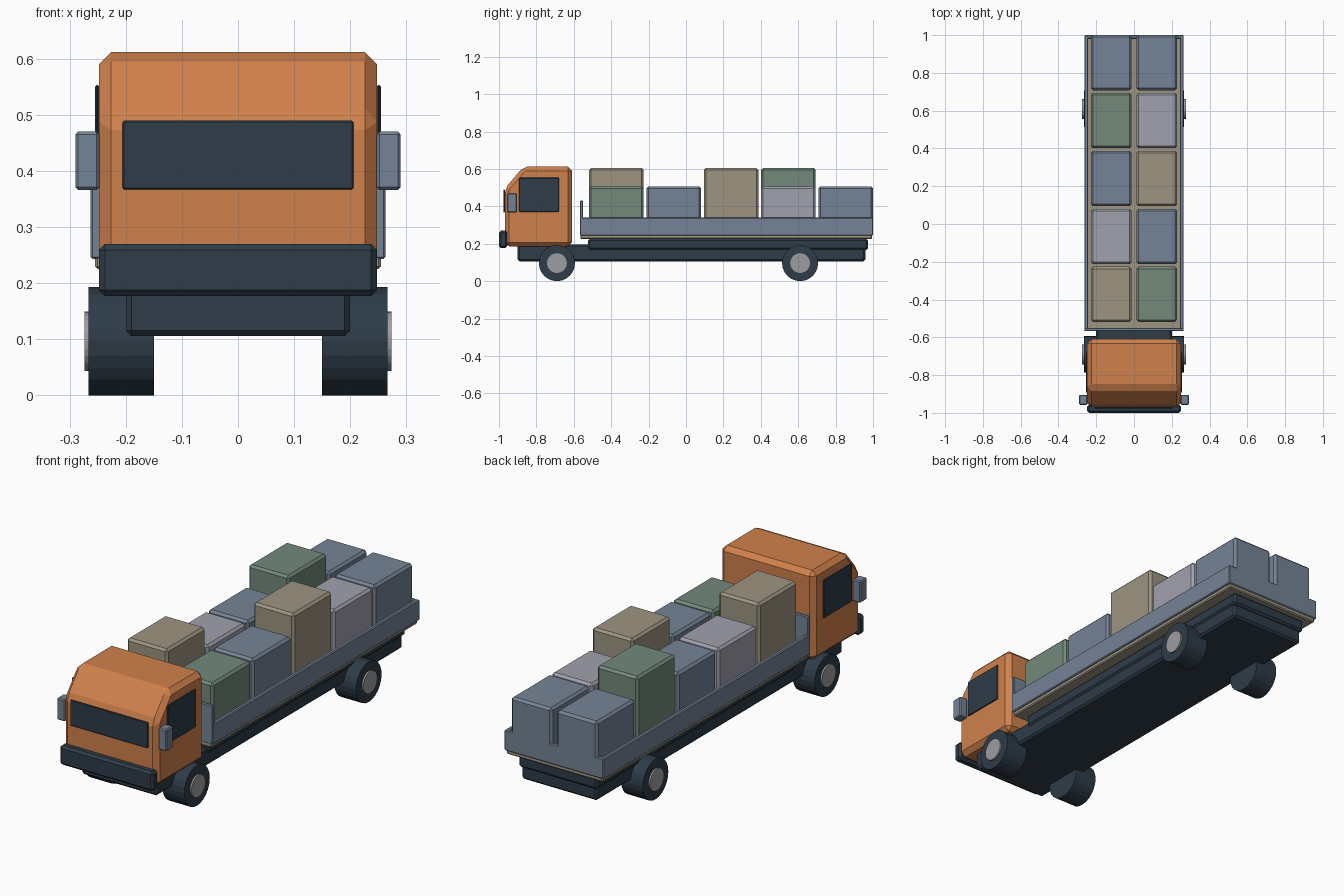
import bpy, bmesh, math

if "Cube" in bpy.data.objects:
    bpy.data.objects.remove(bpy.data.objects["Cube"])


def material(name, r, g, b):
    # sRGB 0-255 to linear
    lin = [((c / 255 + 0.055) / 1.055) ** 2.4 for c in (r, g, b)]
    m = bpy.data.materials.new(name)
    m.diffuse_color = (*lin, 1)
    m.use_nodes = True
    m.node_tree.nodes["Principled BSDF"].inputs["Base Color"].default_value = m.diffuse_color
    return m


ORANGE = material("orange paint", 208, 129, 76)
DARK = material("dark blue grey", 46, 60, 72)
SLATE = material("slate grey", 117, 132, 150)
TAN = material("tan", 158, 149, 130)
GREEN = material("sage green", 115, 137, 123)
LILAC = material("pale lilac grey", 160, 161, 173)
HUB = material("hub grey", 158, 158, 162)


def finish(name, bm, mat, bevel=0.0):
    if bevel:
        bmesh.ops.bevel(bm, geom=bm.edges[:], offset=bevel, segments=1,
                        affect='EDGES', clamp_overlap=True)
    bmesh.ops.recalc_face_normals(bm, faces=bm.faces[:])
    me = bpy.data.meshes.new(name)
    bm.to_mesh(me)
    bm.free()
    me.materials.append(mat)
    ob = bpy.data.objects.new(name, me)
    bpy.context.collection.objects.link(ob)
    return ob


def box(name, x, y, z, mat, bevel=0.0):
    """Box from (min, max) ranges on each axis."""
    bm = bmesh.new()
    bmesh.ops.create_cube(bm, size=1)
    for v in bm.verts:
        v.co = [lo + (c + 0.5) * (hi - lo) for c, (lo, hi) in zip(v.co, (x, y, z))]
    return finish(name, bm, mat, bevel)


def disc(name, x0, x1, y, z, radius, mat, sides=24):
    """Cylinder lying along x."""
    bm = bmesh.new()
    bmesh.ops.create_cone(bm, cap_ends=True, segments=sides, radius1=radius,
                          radius2=radius, depth=abs(x1 - x0))
    for v in bm.verts:
        a, b, c = v.co
        v.co = (c + (x0 + x1) / 2, a + y, b + z)
    return finish(name, bm, mat)


# Chassis
box("chassis", (-0.2, 0.2), (-0.9, 0.96), (0.106, 0.197), DARK, 0.01)
box("bed_subframe", (-0.208, 0.208), (-0.524, 0.973), (0.167, 0.227), DARK, 0.01)

# Cab: side profile with slanted brow, chamfered
profile = [(-0.968, 0.185), (-0.968, 0.495), (-0.87, 0.612), (-0.61, 0.612), (-0.61, 0.185)]
bm = bmesh.new()
face = bm.faces.new([bm.verts.new((-0.248, y, z)) for y, z in profile])
ext = bmesh.ops.extrude_face_region(bm, geom=[face])
for g in ext["geom"]:
    if isinstance(g, bmesh.types.BMVert):
        g.co.x = 0.248
finish("cab", bm, ORANGE, 0.022)

# Cab fittings
box("windscreen", (-0.206, 0.206), (-0.977, -0.968), (0.367, 0.49), DARK, 0.003)
box("front_bumper", (-0.248, 0.248), (-1.0, -0.955), (0.177, 0.27), DARK, 0.011)
for s, side in ((-1, "left"), (1, "right")):
    def span(a, b):
        return tuple(sorted((s * a, s * b)))
    box(side + "_window", span(0.247, 0.255), (-0.893, -0.68), (0.37, 0.553), DARK, 0.003)
    box(side + "_mirror", span(0.247, 0.29), (-0.957, -0.904), (0.366, 0.47), SLATE, 0.005)
    # Bed side boards
    box(side + "_side_board", span(0.243, 0.263), (-0.567, 1.0), (0.243, 0.34), SLATE, 0.004)
    # Wheels
    for y, end in ((-0.69, "front"), (0.61, "rear")):
        disc(f"{end}_{side}_wheel", s * 0.15, s * 0.266, y, 0.0965, 0.0965, DARK)
        disc(f"{end}_{side}_hub", s * 0.25, s * 0.274, y, 0.0965, 0.053, HUB)

# Load bed
box("bed_floor", (-0.255, 0.255), (-0.565, 0.995), (0.225, 0.25), TAN, 0.005)
box("headboard", (-0.263, 0.263), (-0.567, -0.55), (0.243, 0.43), SLATE, 0.004)
box("tailboard", (-0.263, 0.263), (0.98, 1.0), (0.243, 0.34), SLATE, 0.004)

# Crates: two columns, front row first, as (left, right) of (material, top)
LOW, TALL = 0.507, 0.605
rows = [((TAN, TALL), (GREEN, LOW)),
        ((LILAC, LOW), (SLATE, LOW)),
        ((SLATE, LOW), (TAN, TALL)),
        ((GREEN, TALL), (LILAC, LOW)),
        ((SLATE, LOW), (SLATE, LOW))]
for i, row in enumerate(rows):
    y = -0.372 + 0.3065 * i
    for x, (mat, top) in zip((-0.1205, 0.1205), row):
        box(f"crate_{i + 1}_{'left' if x < 0 else 'right'}", (x - 0.108, x + 0.108),
            (y - 0.146, y + 0.146), (0.245, top), mat, 0.011)
